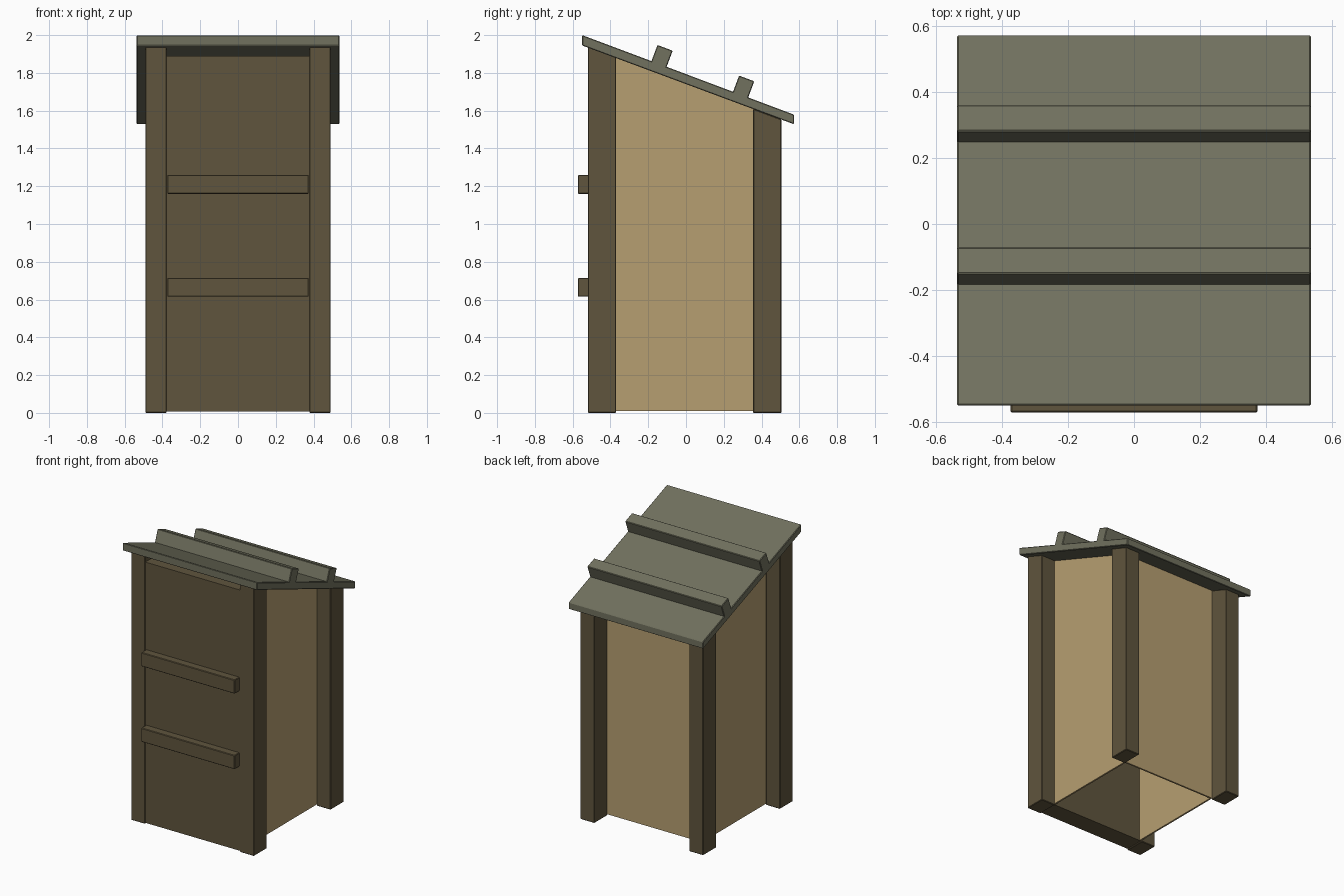
import bpy, bmesh, math

if "Cube" in bpy.data.objects:
    bpy.data.objects.remove(bpy.data.objects["Cube"])

SLOPE = 0.375
ANGLE = math.atan(SLOPE)


def material(name, rgb):
    m = bpy.data.materials.new(name)
    m.diffuse_color = (*rgb, 1)
    m.use_nodes = True
    m.node_tree.nodes["Principled BSDF"].inputs["Base Color"].default_value = m.diffuse_color
    return m


DARK = material("dark_wood", (0.115, 0.09, 0.047))
TAN = material("tan_panel", (0.47, 0.345, 0.165))
ROOF = material("roof_grey", (0.165, 0.165, 0.113))


def under(y):
    """Height of the roof underside, slightly sunk into the roof."""
    return 1.95 - SLOPE * (y + 0.55)


def prism(name, profile, x0, x1, mat, bevel=0.004):
    """Extrude a y-z profile from x0 to x1."""
    bm = bmesh.new()
    a, b = ([bm.verts.new((x, y, z)) for y, z in profile] for x in (x0, x1))
    bm.faces.new(a)
    bm.faces.new(b)
    n = len(profile)
    for i in range(n):
        j = (i + 1) % n
        bm.faces.new((a[i], a[j], b[j], b[i]))
    bmesh.ops.recalc_face_normals(bm, faces=bm.faces[:])
    mesh = bpy.data.meshes.new(name)
    bm.to_mesh(mesh)
    bm.free()
    mesh.materials.append(mat)
    obj = bpy.data.objects.new(name, mesh)
    bpy.context.collection.objects.link(obj)
    if bevel:
        mod = obj.modifiers.new("bevel", 'BEVEL')
        mod.width = bevel
        mod.segments = 1
    return obj


def rect(y0, y1, z0, z1):
    return [(y0, z0), (y1, z0), (y1, z1), (y0, z1)]


def upright(y0, y1, z0):
    """Profile whose top follows the roof slope."""
    return [(y0, z0), (y1, z0), (y1, under(y1)), (y0, under(y0))]


# Corner posts and thin side walls, mirrored left and right
for side, s in (("left", -1), ("right", 1)):
    for end, y0, y1 in (("front", -0.52, -0.37), ("back", 0.355, 0.505)):
        prism(f"{end}_{side}_post", upright(y0, y1, 0), s * 0.378, s * 0.491, DARK)
    prism(f"{side}_wall", upright(-0.39, 0.36, 0.01), s * 0.368, s * 0.38, TAN, 0)

# Back wall
prism("back_wall", upright(0.348, 0.36, 0.01), -0.38, 0.38, TAN, 0)

# Door: thick slab with a flat top that runs back into the sloping roof
prism("door", [(-0.517, 0.008), (-0.38, 0.008), (-0.38, under(-0.38)),
               (-0.403, 1.89), (-0.517, 1.89)], -0.378, 0.378, DARK, 0)
for name, z in (("lower_door_batten", 0.615), ("upper_door_batten", 1.16)):
    prism(name, rect(-0.572, -0.51, z, z + 0.1), -0.374, 0.374, DARK)

# Sloping roof with vertical ends
prism("roof", [(-0.55, 1.945), (0.572, 1.528), (0.572, 1.579), (-0.55, 2.0)],
      -0.537, 0.537, ROOF)

# Roof battens standing square to the slope
c, s = math.cos(ANGLE), math.sin(ANGLE)
for name, y in (("front_roof_batten", -0.183), ("back_roof_batten", 0.249)):
    z = 2.0 - SLOPE * (y + 0.55)
    corners = [(0, -0.01), (0.086, -0.01), (0.086, 0.091), (0, 0.091)]
    prism(name, [(y + u * c + v * s, z - u * s + v * c) for u, v in corners],
          -0.537, 0.537, ROOF)
